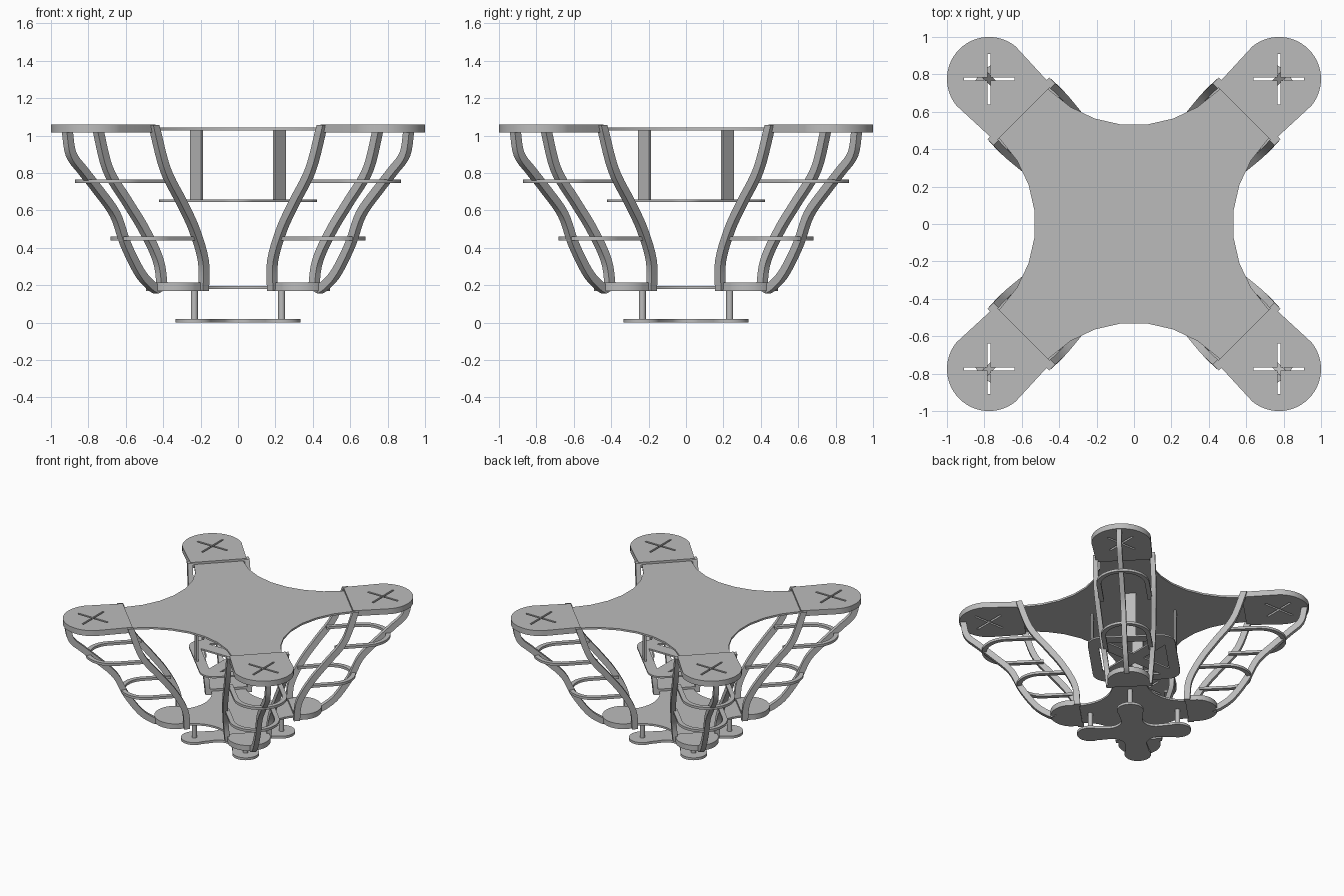
import bpy, bmesh, math
from mathutils import Vector

cube = bpy.data.objects.get("Cube")
if cube:
    bpy.data.objects.remove(cube)

grey = bpy.data.materials.new("plain grey")
grey.use_nodes = True
COLOUR = (0.5, 0.5, 0.5, 1)
grey.diffuse_color = COLOUR
grey.node_tree.nodes["Principled BSDF"].inputs["Base Color"].default_value = COLOUR
CORNERS = ["back_left", "back_right", "front_right", "front_left"]


def finish(name, mesh, turn=0.0):
    """Add a mesh as a named object, turned about the centre."""
    obj = bpy.data.objects.new(name, mesh)
    bpy.context.collection.objects.link(obj)
    obj.rotation_euler.z = turn
    return obj


def tidy(bm, mesh):
    bmesh.ops.remove_doubles(bm, verts=bm.verts, dist=0.0001)
    bmesh.ops.recalc_face_normals(bm, faces=bm.faces)
    bm.to_mesh(mesh)
    bm.free()
    mesh.materials.clear()
    mesh.materials.append(grey)
    return mesh


def plate(name, loops, z0, z1):
    """Flat plate from an outline and any hole outlines."""
    curve = bpy.data.curves.new(name, 'CURVE')
    curve.dimensions = '2D'
    curve.fill_mode = 'BOTH'
    curve.extrude = (z1 - z0) / 2
    for loop in loops:
        spline = curve.splines.new('POLY')
        spline.points.add(len(loop) - 1)
        spline.use_cyclic_u = True
        for p, (x, y) in zip(spline.points, loop):
            p.co = (x, y, 0, 1)
    helper = bpy.data.objects.new(name, curve)
    bpy.context.collection.objects.link(helper)
    bpy.context.view_layer.update()
    deps = bpy.context.evaluated_depsgraph_get()
    mesh = bpy.data.meshes.new_from_object(helper.evaluated_get(deps))
    bpy.data.objects.remove(helper)
    bm = bmesh.new()
    bm.from_mesh(mesh)
    bmesh.ops.translate(bm, verts=bm.verts, vec=(0, 0, (z0 + z1) / 2))
    return tidy(bm, mesh)


def arc(cx, cy, radius, a0, a1, steps):
    angles = [math.radians(a0 + (a1 - a0) * i / steps) for i in range(steps + 1)]
    return [(cx + radius * math.cos(a), cy + radius * math.sin(a)) for a in angles]


def spun(points, turn):
    c, s = math.cos(turn), math.sin(turn)
    return [(x * c - y * s, x * s + y * c) for x, y in points]


def cross_outline(half, radius, tip, steps):
    """Four diagonal arms joined by concave arcs."""
    root = radius + half
    arm = tip + arc(root, half + radius, radius, 270, 180, steps)
    return [p for k in range(4) for p in spun(arm, math.radians(45 + 90 * k))]


def smooth_path(points, steps=5):
    """Catmull-Rom samples through the points."""
    pts = [Vector(p) for p in points]
    pts = [2 * pts[0] - pts[1]] + pts + [2 * pts[-1] - pts[-2]]
    out = []
    for a, b, c, d in zip(pts, pts[1:], pts[2:], pts[3:]):
        for i in range(steps):
            u = i / steps
            out.append(0.5 * (2 * b + (c - a) * u + (2 * a - 5 * b + 4 * c - d) * u * u
                              + (3 * b - a - 3 * c + d) * u ** 3))
    return out + [pts[-2]]


def rib(name, points, thick=0.046, wide=0.038):
    """Strip of rectangular section swept down a curved path."""
    path = smooth_path(points)
    bm = bmesh.new()
    rings = []
    for i, p in enumerate(path):
        d = path[min(i + 1, len(path) - 1)] - path[max(i - 1, 0)]
        n = Vector((-d.z, 0, d.x)).normalized() * thick / 2
        if i in (0, len(path) - 1):
            n = Vector((thick / 2, 0, 0))
        w = Vector((0, wide / 2, 0))
        rings.append([bm.verts.new(p + q) for q in (n + w, n - w, -n - w, -n + w)])
    for a, b in zip(rings, rings[1:]):
        for j in range(4):
            k = (j + 1) % 4
            bm.faces.new((a[j], a[k], b[k], b[j]))
    bm.faces.new(rings[0])
    bm.faces.new(rings[-1])
    return tidy(bm, bpy.data.meshes.new(name))


def pod_outline(inner, half, centre, radius):
    return [(inner, -half)] + arc(centre, 0, radius, -84, 84, 28) + [(inner, half)]


def band_outline(start, centre, outer, inner):
    return ([(start, -outer)] + arc(centre, 0, outer, -90, 90, 24) + [(start, outer), (start, inner)]
            + arc(centre, 0, inner, 90, -90, 24) + [(start, -inner)])


# Central deck plates and foot
top = cross_outline(0.186, 0.64, [(0.86, -0.186), (0.86, 0.186)], 7)
finish("top_deck", plate("top_deck", [top], 1.027, 1.042))
low = cross_outline(0.13, 0.28, [(0.45, -0.13), (0.45, 0.13)], 10)
finish("lower_deck", plate("lower_deck", [low], 0.18, 0.195))
foot = cross_outline(0.08, 0.1, arc(0.33, 0, 0.1, -115, 115, 24), 8)
finish("foot_plate", plate("foot_plate", [foot], 0, 0.02))

# Hanging tray with four triangular openings
side, cut = 0.33, 0.11
tray, openings = [], []
for k in range(4):
    turn = math.radians(45 + 90 * k)
    tray += spun([(side, cut - side)] + [(side, side - cut)]
                 + arc(side - cut, side - cut, cut, 15, 75, 4), turn)
    openings.append(spun([(0.25, -0.18), (0.25, 0.18), (0.07, 0)], turn))
finish("hanging_tray", plate("hanging_tray", [tray] + openings, 0.645, 0.658))

# Crossed slots through each upper pod
s, h = 0.135, 0.008
quarter = [(s, -h), (s, h), (h, h)]
plus = [p for k in range(4) for p in spun(quarter, math.radians(45 + 90 * k))]
slot = [(x + 1.096, y) for x, y in plus]

# Parts of one leg, lying along +x
side_path = [(0.851, 0.215, 1.055), (0.767, 0.217, 0.82), (0.636, 0.205, 0.65),
             (0.522, 0.19, 0.5), (0.432, 0.17, 0.33), (0.415, 0.155, 0.17)]
outer_path = [(1.292, 0, 1.03), (1.262, 0, 0.9), (1.17, 0, 0.81), (1.06, 0, 0.71),
              (0.93, 0, 0.58), (0.85, 0, 0.42), (0.745, 0, 0.27), (0.66, 0, 0.2), (0.6, 0, 0.172)]
post = [(0.33 + x, y) for x, y in arc(0, 0, 0.019, 0, 337.5, 15)]
leg = {
    "upper_pod": plate("upper_pod", [pod_outline(0.834, 0.212, 1.096, 0.225), slot], 1.015, 1.06),
    "lower_pod": plate("lower_pod", [pod_outline(0.4, 0.155, 0.47, 0.16)], 0.17, 0.213),
    "upper_band": plate("upper_band", [band_outline(0.7, 0.95, 0.2, 0.165)], 0.745, 0.765),
    "lower_band": plate("lower_band", [band_outline(0.48, 0.7, 0.187, 0.152)], 0.44, 0.46),
    "outer_rib": rib("outer_rib", outer_path),
    "side_rib_a": rib("side_rib_a", side_path),
    "side_rib_b": rib("side_rib_b", [(x, -y, z) for x, y, z in side_path]),
    "foot_post": plate("foot_post", [post], 0.015, 0.185),
    "tray_hanger": plate("tray_hanger", [[(0.306, -0.042), (0.322, -0.042),
                                          (0.322, 0.042), (0.306, 0.042)]], 0.65, 1.03),
}

# Repeat the leg at the four corners
for k, corner in enumerate(CORNERS):
    for part, mesh in leg.items():
        finish(corner + "_" + part, mesh, math.radians(45 + 90 * k))

# Smooth the curved edges, keep corners sharp
bpy.ops.object.select_all(action='DESELECT')
seen = set()
for obj in bpy.context.collection.objects:
    if obj.type == 'MESH' and obj.data.name not in seen and grey.name in obj.data.materials:
        seen.add(obj.data.name)
        obj.select_set(True)
        bpy.context.view_layer.objects.active = obj
bpy.ops.object.shade_smooth_by_angle(angle=math.radians(30))
